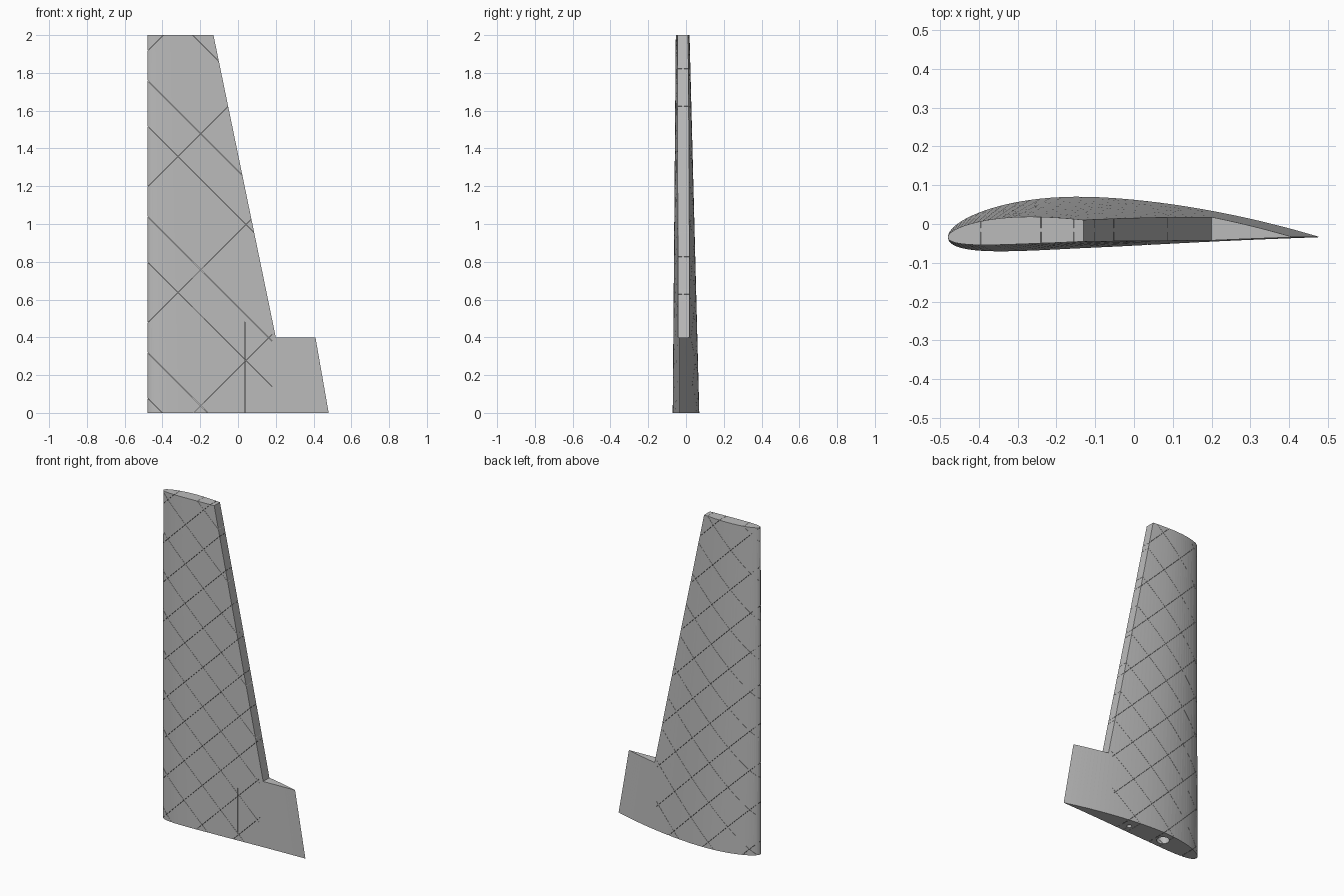
import bpy
import bmesh
from math import sqrt, pi, cos, sin
from mathutils import Vector

cube = bpy.data.objects.get("Cube")
if cube:
    bpy.data.objects.remove(cube, do_unlink=True)

LEAD_X, CHORD_Y = -0.48, -0.034
STEPS = 48
SLIT = 0.0008

grey = bpy.data.materials.new("light grey")
grey.use_nodes = True
colour = (0.5, 0.5, 0.5, 1)
grey.diffuse_color = colour
grey.node_tree.nodes["Principled BSDF"].inputs["Base Color"].default_value = colour


def make_object(name, bm):
    bmesh.ops.recalc_face_normals(bm, faces=bm.faces)
    mesh = bpy.data.meshes.new(name)
    bm.to_mesh(mesh)
    bm.free()
    obj = bpy.data.objects.new(name, mesh)
    bpy.context.collection.objects.link(obj)
    return obj


def bridge(bm, first, second):
    """Close two matching loops into a solid."""
    a = [bm.verts.new(p) for p in first]
    b = [bm.verts.new(p) for p in second]
    bm.faces.new(a)
    bm.faces.new(b)
    for i in range(len(a)):
        j = (i + 1) % len(a)
        bm.faces.new((a[i], a[j], b[j], b[i]))


def prism(bm, outline, y0, y1):
    """Extrude an x-z outline along y."""
    bridge(bm, [(x, y0, z) for x, z in outline], [(x, y1, z) for x, z in outline])


def airfoil(chord, thick, camber, z):
    """Cambered section with a round nose and a sharp tail."""
    def point(t, side):
        half = 5 * thick * (0.2969 * sqrt(t) - 0.126 * t - 0.3516 * t**2
                            + 0.2843 * t**3 - 0.1036 * t**4)
        p = 0.4
        span = p if t < p else 1 - p
        mean = camber * (1 - ((t - p) / span) ** 2)
        return (LEAD_X + t * chord, CHORD_Y + chord * (mean + side * half), z)

    ts = [(1 - cos(pi * i / STEPS)) / 2 for i in range(STEPS + 1)]
    upper = [point(t, 1) for t in reversed(ts)]
    lower = [point(t, -1) for t in ts[1:-1]]
    return upper + lower


def cut(target, cutter):
    mod = target.modifiers.new("cut", "BOOLEAN")
    mod.operation = "DIFFERENCE"
    mod.solver = "EXACT"
    mod.object = cutter
    bpy.context.view_layer.objects.active = target
    bpy.ops.object.modifier_apply(modifier=mod.name)
    bpy.data.objects.remove(cutter, do_unlink=True)


# Tapered wing panel
bm = bmesh.new()
bridge(bm, airfoil(0.96, 0.14, 0.04, 0), airfoil(0.61, 0.115, 0.03, 2))
bmesh.ops.triangulate(bm, faces=[f for f in bm.faces if len(f.verts) == 4])
wing = make_object("wing_panel", bm)
wing.data.materials.append(grey)

# Recess for the control surface
bm = bmesh.new()
prism(bm, [(0.2, 0.4), (1, 0.4), (1, 2.5), (-0.233, 2.5)], -0.5, 0.5)
cut(wing, make_object("control_recess", bm))

# Round spar sockets in the root
for x, radius, depth in ((-0.21, 0.036, 1.0), (0.035, 0.014, 0.48)):
    rings = [[Vector((x + radius * cos(2 * pi * i / 32), radius * sin(2 * pi * i / 32), z))
              for i in range(32)] for z in (-0.1, depth)]
    bm = bmesh.new()
    bridge(bm, *rings)
    cut(wing, make_object("spar_socket", bm))

# Slit from the small socket to the front skin
bm = bmesh.new()
prism(bm, [(0.035 - SLIT, -0.1), (0.035 + SLIT, -0.1),
           (0.035 + SLIT, 0.48), (0.035 - SLIT, 0.48)], -0.2, 0)
cut(wing, make_object("socket_slit", bm))

# Diagonal lattice of hairline slits on both skins
for slope, start, count in ((1, -0.005, 11), (-1, -0.4, 10)):
    bm = bmesh.new()
    for k in range(count):
        c = start + 0.24 * k
        ends = (-0.6, 0.18)
        outline = [(x, slope * x + c - SLIT) for x in ends]
        outline += [(x, slope * x + c + SLIT) for x in reversed(ends)]
        prism(bm, outline, -0.2, -0.02)
        prism(bm, outline, -0.01, 0.2)
    cut(wing, make_object("lattice_slits", bm))
